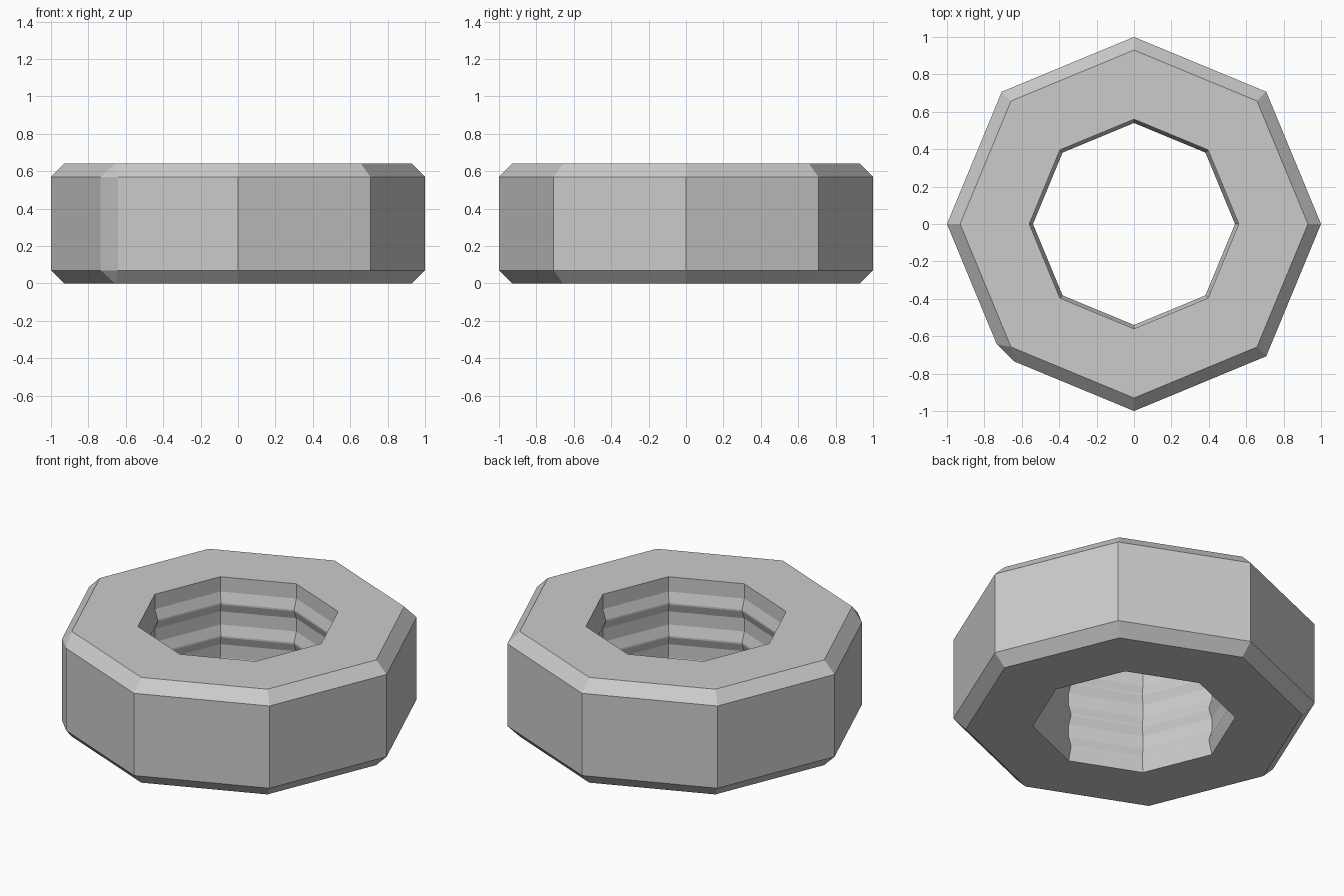
import bpy, bmesh, math

if "Cube" in bpy.data.objects:
    bpy.data.objects.remove(bpy.data.objects["Cube"])

SIDES = 8
CLIP = 5  # corner at 225 degrees (front left) is cut flat between the chamfers


def ring(bm, r, z, cut=0.0):
    """Octagon ring; the clipped corner always has two vertices."""
    pts = [(r * math.cos(i * math.tau / SIDES), r * math.sin(i * math.tau / SIDES))
           for i in range(SIDES)]
    c, a, b = pts[CLIP], pts[CLIP - 1], pts[CLIP + 1]

    def toward(p):
        d = math.dist(c, p)
        return tuple(c[k] + (p[k] - c[k]) * cut / d for k in (0, 1))
    pts[CLIP:CLIP + 1] = [toward(a), toward(b)]
    return [bm.verts.new((x, y, z)) for x, y in pts]


# Cross-section: (radius, height, corner cut), outside going up
profile = [(0.93, 0.0, 0), (1.0, 0.07, 0.07), (1.0, 0.57, 0.07), (0.93, 0.64, 0)]
# Threaded bore going down: three ridges
profile.append((0.56, 0.64, 0))
for z in (0.52, 0.32, 0.12):
    profile += [(0.56, z + 0.03, 0), (0.54, z - 0.03, 0), (0.54, z - 0.04, 0),
                (0.56, z - 0.09, 0)]
profile[-1] = (0.56, 0.0, 0)

bm = bmesh.new()
rings = [ring(bm, *p) for p in profile]
for k, lo in enumerate(rings):
    hi = rings[(k + 1) % len(rings)]
    for i in range(SIDES + 1):
        j = (i + 1) % (SIDES + 1)
        bm.faces.new((lo[i], lo[j], hi[j], hi[i]))
bmesh.ops.remove_doubles(bm, verts=bm.verts, dist=1e-4)
bmesh.ops.recalc_face_normals(bm, faces=bm.faces)

# Octagonal nut
mesh = bpy.data.meshes.new("octagonal_nut")
bm.to_mesh(mesh)
bm.free()
nut = bpy.data.objects.new("octagonal_nut", mesh)
bpy.context.collection.objects.link(nut)
